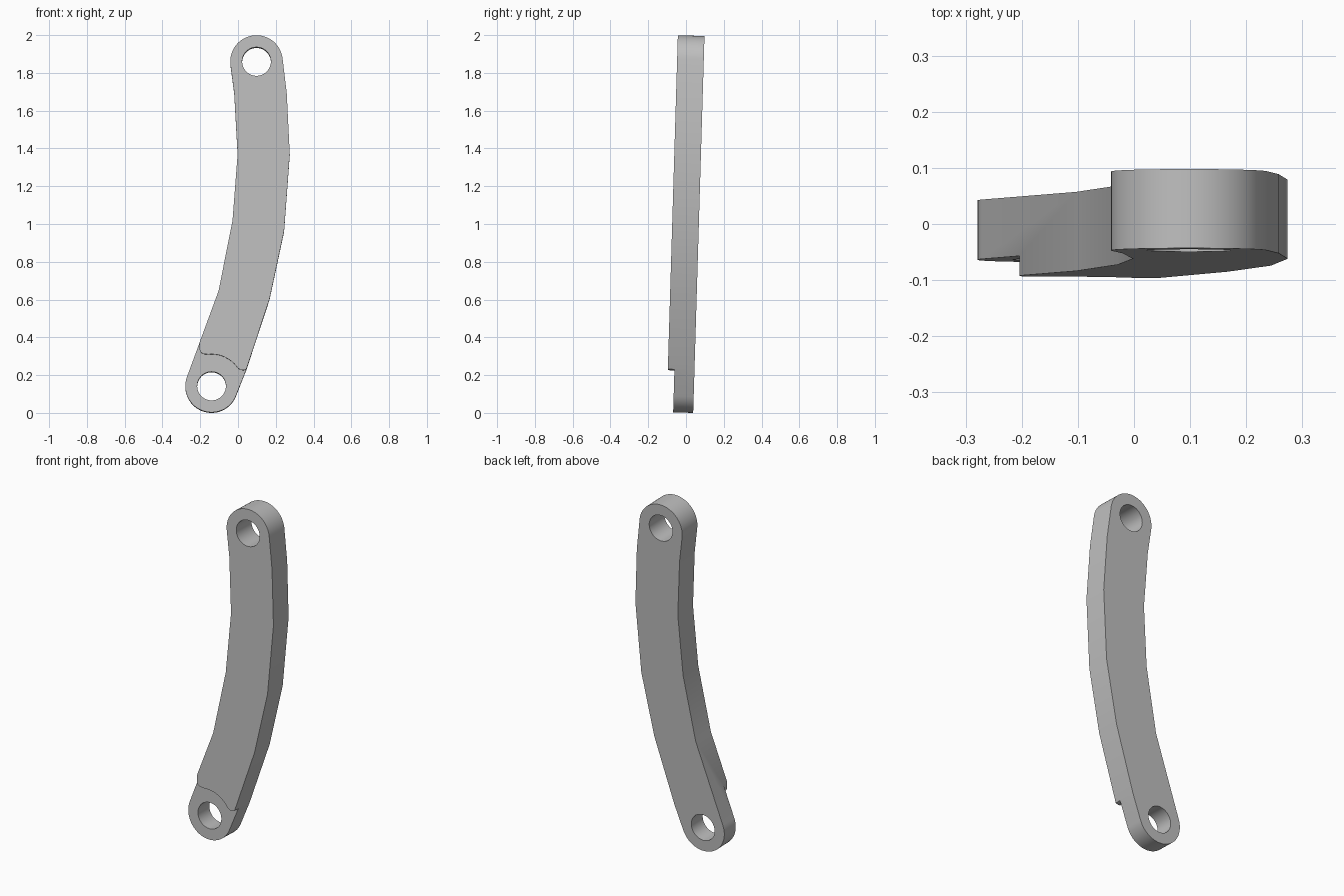
import bpy, bmesh
from math import sin, cos, radians

if "Cube" in bpy.data.objects:
    bpy.data.objects.remove(bpy.data.objects["Cube"], do_unlink=True)

BACK, LUG_FRONT, FRONT = 0.038, -0.068, -0.103   # depths in the arm's own frame
LEAN = -0.03                                     # backward lean about x, radians
TOP, BOTTOM = (0.098, 1.858), (-0.14, 0.14)      # hole centres (x, z)
END_R, HOLE_R = 0.139, 0.076

metal = bpy.data.materials.new("plain_grey")
metal.use_nodes = True
grey = (0.52, 0.52, 0.52, 1)
metal.diffuse_color = grey
metal.node_tree.nodes["Principled BSDF"].inputs["Base Color"].default_value = grey


def arc(centre, radius, start, end, steps):
    angles = [radians(start + (end - start) * i / steps) for i in range(steps + 1)]
    return [(centre[0] + radius * cos(a), centre[1] + radius * sin(a)) for a in angles]


def extrude_outline(name, points, y0, y1):
    """Solid from an outline in the xz plane, between two depths."""
    bm = bmesh.new()
    face = bm.faces.new([bm.verts.new((x, y0, z)) for x, z in points])
    out = bmesh.ops.extrude_face_region(bm, geom=[face])["geom"]
    bmesh.ops.translate(bm, vec=(0, y1 - y0, 0),
                        verts=[v for v in out if isinstance(v, bmesh.types.BMVert)])
    bmesh.ops.recalc_face_normals(bm, faces=bm.faces)
    mesh = bpy.data.meshes.new(name)
    bm.to_mesh(mesh)
    bm.free()
    mesh.materials.append(metal)
    obj = bpy.data.objects.new(name, mesh)
    bpy.context.collection.objects.link(obj)
    obj.rotation_euler.x = LEAN
    return obj


# Curved arm with rounded ends
right_edge = [(0.045, 0.23), (0.167, 0.6), (0.244, 0.96), (0.274, 1.366), (0.258, 1.69)]
left_edge = [(-0.02, 1.69), (-0.002, 1.366), (-0.029, 1.015), (-0.103, 0.643)]
outline = (arc(BOTTOM, END_R, 160, 338, 28) + right_edge
           + arc(TOP, END_R, 4, 187, 28) + left_edge)
arm = extrude_outline("link_arm", outline, FRONT, BACK)

# Cutters: two pin holes and the stepped relief round the lower one
cutters = [extrude_outline("pin_hole_cutter", arc(c, HOLE_R, 0, 352.5, 47), -0.3, 0.3)
           for c in (TOP, BOTTOM)]
step = ([(-0.4, -0.2), (0.3, -0.2), (0.3, 0.26), (0.06, 0.24), (0.045, 0.229),
         (0.03, 0.223), (0.015, 0.225)]
        + arc(BOTTOM, 0.168, 34, 96, 12)
        + [(-0.182, 0.309), (-0.195, 0.316), (-0.203, 0.332), (-0.205, 0.4), (-0.4, 0.4)])
cutters.append(extrude_outline("lug_relief_cutter", step, -0.4, LUG_FRONT))

for cutter in cutters:
    cutter.hide_render = True
    cutter.hide_viewport = True
    mod = arm.modifiers.new(cutter.name, "BOOLEAN")
    mod.operation = "DIFFERENCE"
    mod.solver = "EXACT"
    mod.object = cutter

# Apply the cuts, then smooth the rounded walls
bpy.context.view_layer.update()
bpy.ops.object.select_all(action="DESELECT")
arm.select_set(True)
bpy.context.view_layer.objects.active = arm
for mod in list(arm.modifiers):
    bpy.ops.object.modifier_apply(modifier=mod.name)
for cutter in cutters:
    bpy.data.objects.remove(cutter, do_unlink=True)
bpy.ops.object.shade_smooth_by_angle(angle=radians(30))
